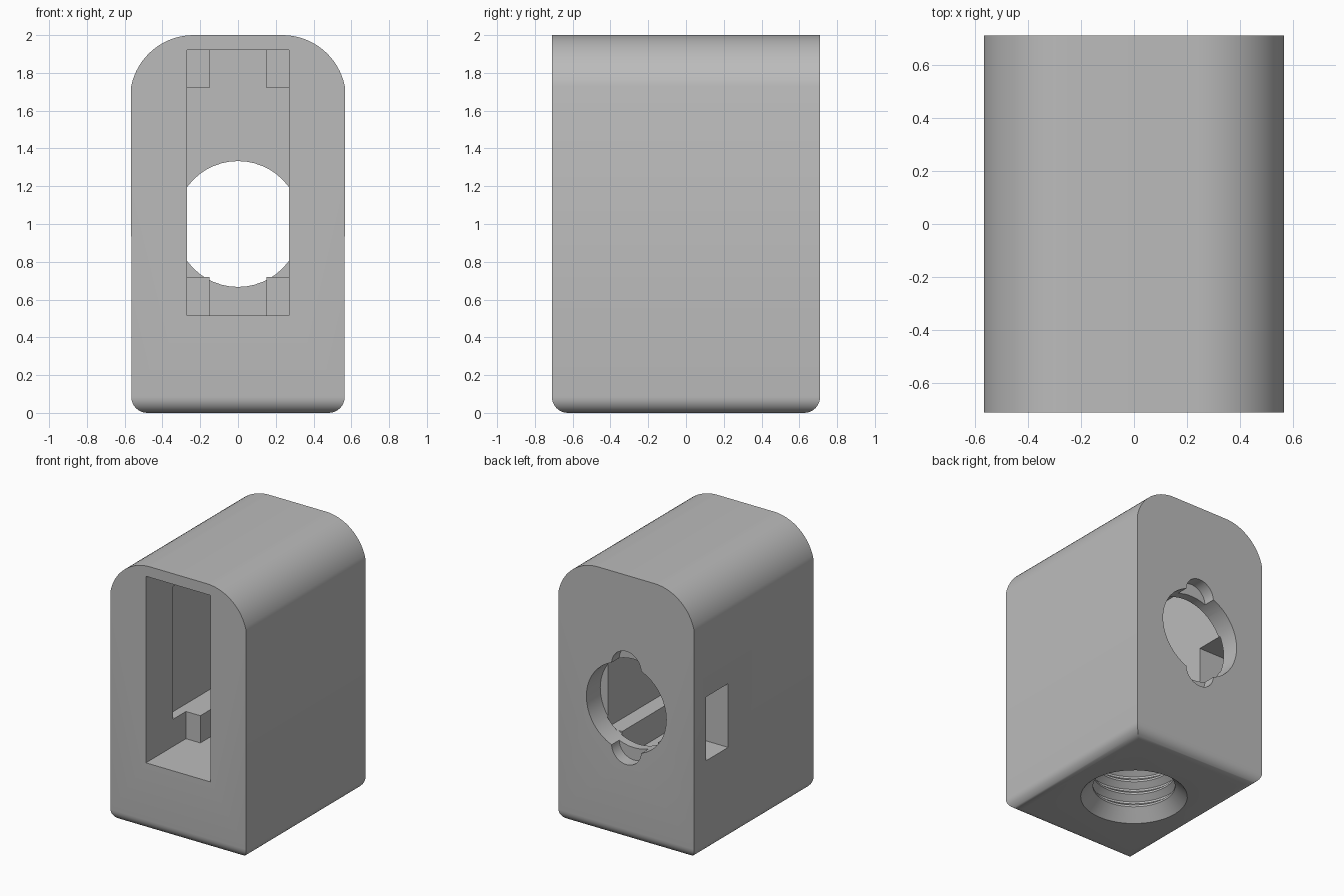
import bpy, bmesh, math
from mathutils import Matrix

if "Cube" in bpy.data.objects:
    bpy.data.objects.remove(bpy.data.objects["Cube"])

W, D = 0.565, 0.71          # half width, half depth
grey = bpy.data.materials.new("plain_grey")
grey.use_nodes = True
colour = (0.5, 0.5, 0.5, 1)
grey.diffuse_color = colour
grey.node_tree.nodes["Principled BSDF"].inputs["Base Color"].default_value = colour


def make_object(name, bm):
    bmesh.ops.recalc_face_normals(bm, faces=bm.faces)
    mesh = bpy.data.meshes.new(name)
    bm.to_mesh(mesh)
    bm.free()
    mesh.materials.append(grey)
    obj = bpy.data.objects.new(name, mesh)
    bpy.context.collection.objects.link(obj)
    return obj


def box(name, x, y, z):
    bm = bmesh.new()
    bmesh.ops.create_cube(bm, size=1)
    for v in bm.verts:
        v.co = [lo + (c + 0.5) * (hi - lo) for c, (lo, hi) in zip(v.co, (x, y, z))]
    return make_object(name, bm)


def rod(name, radius, y, z):
    """Cylinder lying along y."""
    bm = bmesh.new()
    place = Matrix.Translation((0, sum(y) / 2, z)) @ Matrix.Rotation(math.pi / 2, 4, "X")
    bmesh.ops.create_cone(bm, cap_ends=True, segments=48, radius1=radius,
                          radius2=radius, depth=y[1] - y[0], matrix=place)
    return make_object(name, bm)


def lathe(name, profile, steps=48):
    """Solid of revolution about z, closed by end discs."""
    bm = bmesh.new()
    rings = []
    for r, z in profile:
        angles = [2 * math.pi * i / steps for i in range(steps)]
        rings.append([bm.verts.new((r * math.cos(a), r * math.sin(a), z)) for a in angles])
    for low, high in zip(rings, rings[1:]):
        for i in range(steps):
            j = (i + 1) % steps
            bm.faces.new((low[i], low[j], high[j], high[i]))
    bm.faces.new(rings[0])
    bm.faces.new(rings[-1])
    return make_object(name, bm)


# Arched housing block, extruded front to back
radius = 0.337
shoulder = W - 0.33
start = math.asin((1.73 - 2 + radius) / radius)
arc = []
for i in range(17):
    a = start + (math.pi / 2 - start) * i / 16
    arc.append((shoulder + radius * math.cos(a), 2 - radius + radius * math.sin(a)))
outline = [(-W, 0), (W, 0)] + arc + [(-x, z) for x, z in reversed(arc)]
bm = bmesh.new()
face = bm.faces.new([bm.verts.new((x, -D, z)) for x, z in outline])
new = bmesh.ops.extrude_face_region(bm, geom=[face])["geom"]
bmesh.ops.translate(bm, vec=(0, 2 * D, 0),
                    verts=[g for g in new if isinstance(g, bmesh.types.BMVert)])
bmesh.ops.recalc_face_normals(bm, faces=bm.faces)
# Rounded rim around the base
rim = [e for e in bm.edges if all(v.co.z < 0.001 for v in e.verts)]
bmesh.ops.bevel(bm, geom=rim, offset=0.085, segments=8, profile=0.5, affect="EDGES")
housing = make_object("housing", bm)

# Threaded socket profile with a countersunk mouth
thread = [(0.38, -0.01), (0.37, 0), (0.285, 0.085)]
for i in range(3):
    z = 0.1 + i * 0.1
    thread += [(0.285, z), (0.33, z + 0.035), (0.33, z + 0.05), (0.285, z + 0.085)]
thread.append((0.285, 0.42))

# Cutters: front pocket, cross-shaped chamber, side recess, window, rear port
BACK = 0.555
cutters = [
    box("front_pocket_cutter", (-0.27, 0.27), (-0.8, -0.234), (0.515, 1.92)),
    box("chamber_slot_cutter", (-0.15, 0.15), (-0.3, BACK), (0.515, 1.92)),
    box("chamber_wide_cutter", (-0.27, 0.27), (-0.3, BACK), (0.72, 1.72)),
    box("side_recess_cutter", (-0.34, -0.2), (-0.39, BACK), (0.72, 1.72)),
    box("side_window_cutter", (-0.7, -0.3), (0.305, 0.57), (0.70, 1.18)),
    rod("rear_port_cutter", 0.333, (BACK - 0.01, 0.8), 1.0),
    lathe("threaded_socket_cutter", thread),
]
for side in (-1, 1):
    cutters.append(rod("port_notch_cutter", 0.123, (0.62, 0.8), 1 + side * 0.303))

for cutter in cutters:
    cutter.hide_render = True
    mod = housing.modifiers.new(cutter.name, "BOOLEAN")
    mod.operation = "DIFFERENCE"
    mod.solver = "EXACT"
    mod.object = cutter

# Bake the cuts, then drop the cutters
bpy.context.view_layer.update()
graph = bpy.context.evaluated_depsgraph_get()
result = bpy.data.meshes.new_from_object(housing.evaluated_get(graph))
housing.modifiers.clear()
housing.data = result
for cutter in cutters:
    bpy.data.objects.remove(cutter)

bpy.ops.object.select_all(action="DESELECT")
housing.select_set(True)
bpy.context.view_layer.objects.active = housing
bpy.ops.object.shade_smooth_by_angle(angle=math.radians(30))
